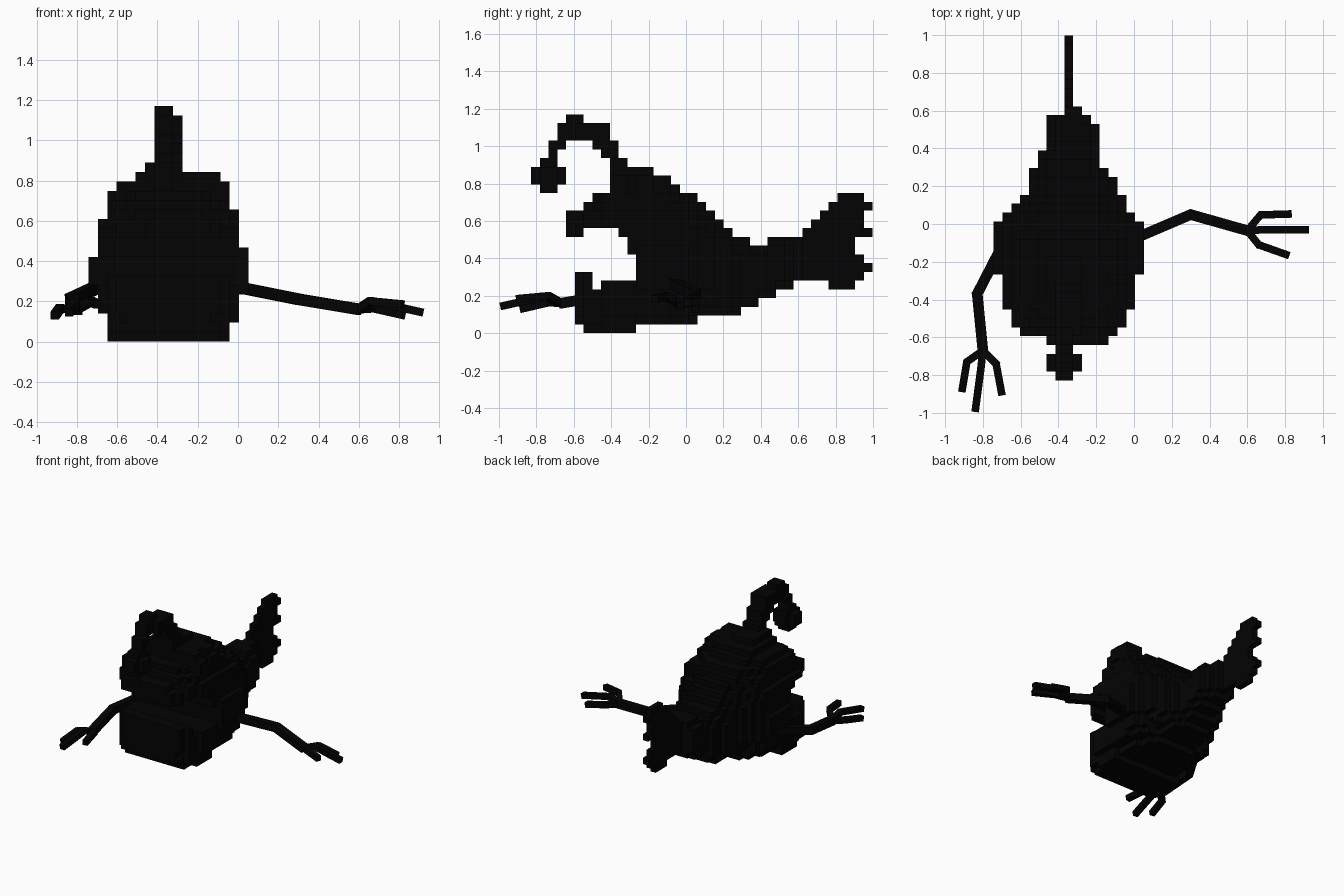
import bpy, bmesh
from mathutils import Vector, Matrix

if "Cube" in bpy.data.objects:
    bpy.data.objects.remove(bpy.data.objects["Cube"])

S = 0.0468                               # edge of one cube
ORIGIN = Vector((-0.743, -0.828, 0.0))   # corner of the cube grid

black = bpy.data.materials.new("near_black")
black.diffuse_color = (0.001, 0.001, 0.001, 1)
black.use_nodes = True
black.node_tree.nodes["Principled BSDF"].inputs["Base Color"].default_value = black.diffuse_color


def finish(name, bm):
    mesh = bpy.data.meshes.new(name)
    bm.to_mesh(mesh)
    bm.free()
    mesh.materials.append(black)
    obj = bpy.data.objects.new(name, mesh)
    bpy.context.collection.objects.link(obj)
    return obj


def cube_object(name, cells):
    """Outer skin of a set of grid cubes."""
    bm = bmesh.new()
    corners = {}

    def vert(p):
        if p not in corners:
            corners[p] = bm.verts.new(ORIGIN + Vector(p) * S)
        return corners[p]

    for c in cells:
        for axis in range(3):
            u, v = (axis + 1) % 3, (axis + 2) % 3
            for side in (0, 1):
                n = list(c)
                n[axis] += 2 * side - 1
                if tuple(n) in cells:
                    continue
                quad = []
                for du, dv in ((0, 0), (1, 0), (1, 1), (0, 1)):
                    p = list(c)
                    p[axis] += side
                    p[u] += du
                    p[v] += dv
                    quad.append(vert(tuple(p)))
                bm.faces.new(quad if side else quad[::-1])
    return finish(name, bm)


def block(x0, x1, y0, y1, z0, z1):
    return {(x, y, z) for x in range(x0, x1) for y in range(y0, y1) for z in range(z0, z1)}


def expand(runs):
    return [span for count, *span in runs for _ in range(count)]


def rounding(t, power):
    return (1 - abs(t) ** power) ** (1 / power)


# Body: length span per layer (the mouth is where the span starts late)
side = expand([(1, 6, 12), (1, 5, 19), (1, 5, 24), (1, 5, 26), (1, 5, 28), (1, 5, 30),
               (3, 12, 30), (1, 11, 30), (1, 11, 25), (1, 10, 23), (1, 4, 22), (1, 4, 21),
               (1, 6, 20), (1, 7, 19), (1, 9, 17), (1, 9, 16), (1, 9, 14)])
# Width span per layer and per slice along the length
front = expand([(2, 2, 15), (1, 2, 16), (2, 1, 16), (1, 1, 17), (3, 0, 17), (1, 1, 17),
                (3, 1, 16), (1, 2, 16), (2, 2, 15), (1, 3, 15), (1, 5, 14), (1, 6, 10)])
top = expand([(4, 0, 0), (1, 6, 13), (1, 3, 14), (2, 2, 15), (4, 1, 16), (6, 0, 17),
              (1, 1, 16), (1, 2, 15), (1, 3, 15), (2, 4, 14), (1, 4, 13), (2, 5, 12),
              (3, 6, 12), (1, 6, 11)])
solid = {(y, z) for z, (a, b) in enumerate(side) for y in range(a, b)}
solid |= {(4, 11), (5, 11), (27, 10), (28, 10), (29, 10)}   # upper lip, tail root
solid |= {(5, 6), (6, 6)}                                   # lower lip
solid -= {(7, 5)}                                           # groove behind the lip

body = set()
for y, z in solid:
    column = [k for j, k in solid if j == y]
    low, high = min(column), max(column) + 1
    if y < 12:                           # jaws: flat towards the mouth
        if z < 7:
            t = min(0, (z + 0.5 - 6) / (6 - low))
        else:
            base = min(k for k in column if k > 6)
            t = (z + 0.5 - base) / (high - base)
    else:
        t = (z + 0.5 - (low + high) / 2) / ((high - low) / 2)
    belly = 8 if y < 12 else 4 if y < 16 else 2.6
    a, b = top[y]
    mid, half = (a + b) / 2, (b - a) / 2 * rounding(t, belly if t < 0 else 2.5)
    if z < 3:                            # chin and belly layers are rounded in plan
        y0, y1 = side[z]
        half = min(half, 7.5 * rounding((2 * y + 1 - y0 - y1) / (y1 - y0), 4))
    for x in range(front[z][0], front[z][1]):
        if abs(x + 0.5 - mid) <= max(half, 1.0):
            body.add((x, y, z))
cube_object("body", body)

# Lure: bent stalk with a hanging ball
stalk = (block(7, 10, 9, 11, 18, 20) | block(7, 10, 8, 10, 20, 22) | block(7, 10, 7, 9, 21, 23)
         | block(8, 10, 9, 10, 21, 22) | block(7, 10, 5, 9, 22, 24) | block(7, 9, 3, 6, 22, 24)
         | block(7, 9, 4, 6, 24, 25) | block(7, 9, 2, 4, 21, 22) | block(7, 9, 2, 3, 20, 21))
cube_object("lure_stalk", stalk)
ball = block(6, 10, 1, 3, 17, 19) | block(7, 9, 0, 4, 17, 19) | block(7, 9, 1, 3, 16, 20)
cube_object("lure_ball", ball)

# Tail fin: one cube thick, notched at the rear edge
fin = block(8, 10, 30, 31, 6, 11)
for i, (z0, z1) in enumerate([(6, 11), (6, 12), (6, 13), (6, 14), (5, 15), (5, 16), (5, 16), (6, 16)]):
    fin |= block(8, 9, 30 + i, 31 + i, z0, z1)
fin -= block(8, 9, 37, 38, 9, 11)
for z in (7, 11, 14):
    fin.add((8, 38, z))
cube_object("tail_fin", fin)


# Arms: square rods along jointed paths
def rod(bm, a, b, w):
    a, b = Vector(a), Vector(b)
    d = b - a
    forward = d.normalized()
    across = forward.cross(Vector((0, 0, 1))).normalized()
    up = across.cross(forward)
    rot = Matrix((across, forward, up)).transposed().to_4x4()
    size = Matrix.Diagonal((w, d.length + w * 0.3, w, 1))
    bmesh.ops.create_cube(bm, size=1, matrix=Matrix.Translation((a + b) / 2) @ rot @ size)


def arm(name, limb, fingers):
    bm = bmesh.new()
    for a, b in zip(limb, limb[1:]):
        rod(bm, a, b, 0.056)
    for finger in fingers:
        path = [limb[-1]] + finger
        for a, b in zip(path, path[1:]):
            rod(bm, a, b, 0.04)
    finish(name, bm)


arm("right_arm",
    [(-0.05, -0.1, 0.28), (0.30, 0.05, 0.21), (0.60, -0.035, 0.16)],
    [[(0.67, 0.048, 0.165), (0.825, 0.053, 0.13)],
     [(0.69, -0.03, 0.195), (0.915, -0.03, 0.145)],
     [(0.66, -0.11, 0.20), (0.815, -0.165, 0.185)]])
arm("left_arm",
    [(-0.68, -0.08, 0.28), (-0.83, -0.37, 0.21), (-0.80, -0.67, 0.16)],
    [[(-0.73, -0.74, 0.20), (-0.70, -0.90, 0.185)],
     [(-0.81, -0.76, 0.195), (-0.84, -0.985, 0.145)],
     [(-0.885, -0.73, 0.165), (-0.91, -0.88, 0.13)]])
